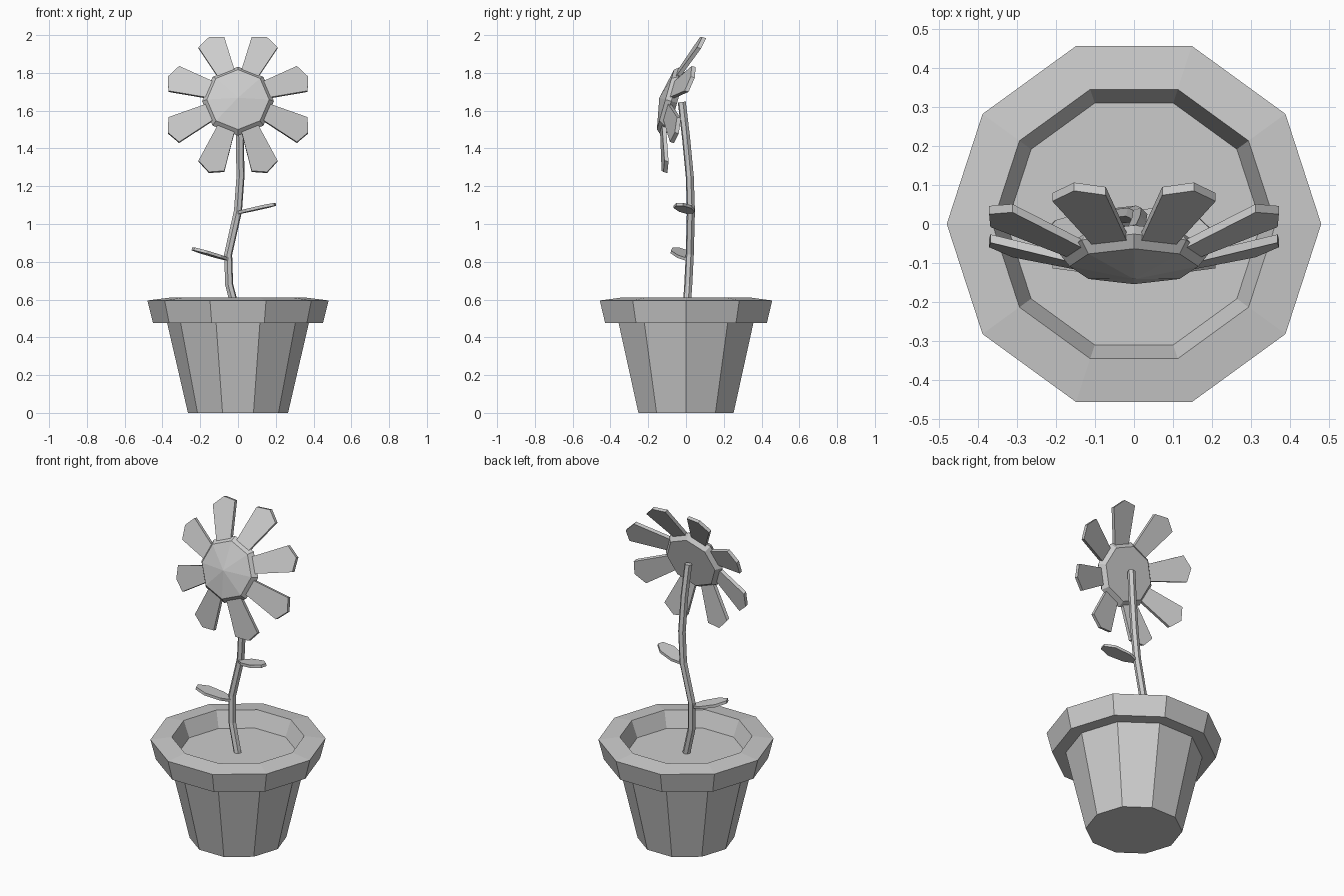
import bpy, bmesh
from math import sin, cos, pi, radians
from mathutils import Matrix, Vector

if "Cube" in bpy.data.objects:
    bpy.data.objects.remove(bpy.data.objects["Cube"])


def finish(name, bm, matrix=Matrix()):
    bmesh.ops.recalc_face_normals(bm, faces=bm.faces)
    bm.transform(matrix)
    me = bpy.data.meshes.new(name)
    bm.to_mesh(me)
    bm.free()
    ob = bpy.data.objects.new(name, me)
    bpy.context.collection.objects.link(ob)
    return ob


def lathe(name, profile, sides, matrix=Matrix()):
    """Flat-sided turning of (radius, height); radius 0 makes a point, other ends are capped."""
    bm = bmesh.new()
    rings = []
    for r, z in profile:
        n = sides if r > 0 else 1
        rings.append([bm.verts.new((r * cos(2 * pi * i / sides), r * sin(2 * pi * i / sides), z))
                      for i in range(n)])
    for a, b in zip(rings, rings[1:]):
        for i in range(sides):
            j = (i + 1) % sides
            bm.faces.new((a[i], a[j], b[0]) if len(b) == 1 else (a[i], a[j], b[j], b[i]))
    for ring in (rings[0], rings[-1]):
        if len(ring) > 1:
            bm.faces.new(ring)
    return finish(name, bm, matrix)


def slab(name, half, thick, matrix, slope=0.0, pivot=0.0):
    """Thin blade along +x, mirrored in y from (length, half width) points."""
    outline = half + [(u, -w) for u, w in reversed(half) if w > 0]
    bm = bmesh.new()
    low, top = [[bm.verts.new((u, w, slope * (u - pivot) + s * thick / 2)) for u, w in outline]
                for s in (-1, 1)]
    bm.faces.new(low)
    bm.faces.new(top)
    for i in range(len(outline)):
        j = (i + 1) % len(outline)
        bm.faces.new((low[i], low[j], top[j], top[i]))
    return finish(name, bm, matrix)


# Pot with rim and soil
lathe("pot", [(0.265, 0), (0.375, 0.475), (0.45, 0.475), (0.48, 0.595),
              (0.363, 0.61), (0.326, 0.515)], 10)

# Bent stem
path = [(0, 0, 0.5), (-0.047, 0.012, 0.68), (-0.052, 0.02, 0.84), (0, 0.026, 1.07),
        (0.013, 0.02, 1.25), (0.01, 0.0, 1.46), (0, -0.022, 1.645)]
cu = bpy.data.curves.new("stem", "CURVE")
cu.dimensions = "3D"
cu.bevel_depth = 0.022
cu.bevel_resolution = 1
cu.use_fill_caps = True
sp = cu.splines.new("POLY")
sp.points.add(len(path) - 1)
for p, co in zip(sp.points, path):
    p.co = (*co, 1)
sp.use_smooth = False
bpy.context.collection.objects.link(bpy.data.objects.new("stem", cu))

# Flower head: local z is the facing direction, tilted slightly upwards
head = Matrix.Translation((0, -0.078, 1.65)) @ Matrix.Rotation(radians(74), 4, "X")
lathe("flower_centre", [(0.16, -0.032), (0.19, 0), (0.165, 0.032), (0, 0.066)], 8, head)

# Petals, bent backwards
for i in range(8):
    turn = Matrix.Rotation(radians(22.5 + 45 * i), 4, "Z")
    slab("petal_%d" % (i + 1), [(0.15, 0.046), (0.368, 0.074), (0.402, 0)], 0.022,
         head @ turn, slope=-0.32, pivot=0.17)

# Leaves
leaf = [(0, 0.012), (0.06, 0.042), (0.15, 0.048), (0.208, 0.018)]
for name, base, tip in (("leaf_right", (0, 0.02, 1.06), (0.2, -0.035, 1.105)),
                        ("leaf_left", (-0.05, 0.015, 0.812), (-0.25, -0.06, 0.872))):
    x = (Vector(tip) - Vector(base)).normalized()
    y = Vector((0, 0, 1)).cross(x).normalized()
    m = Matrix((x, y, x.cross(y))).transposed().to_4x4()
    slab(name, leaf, 0.016, Matrix.Translation(base) @ m)
